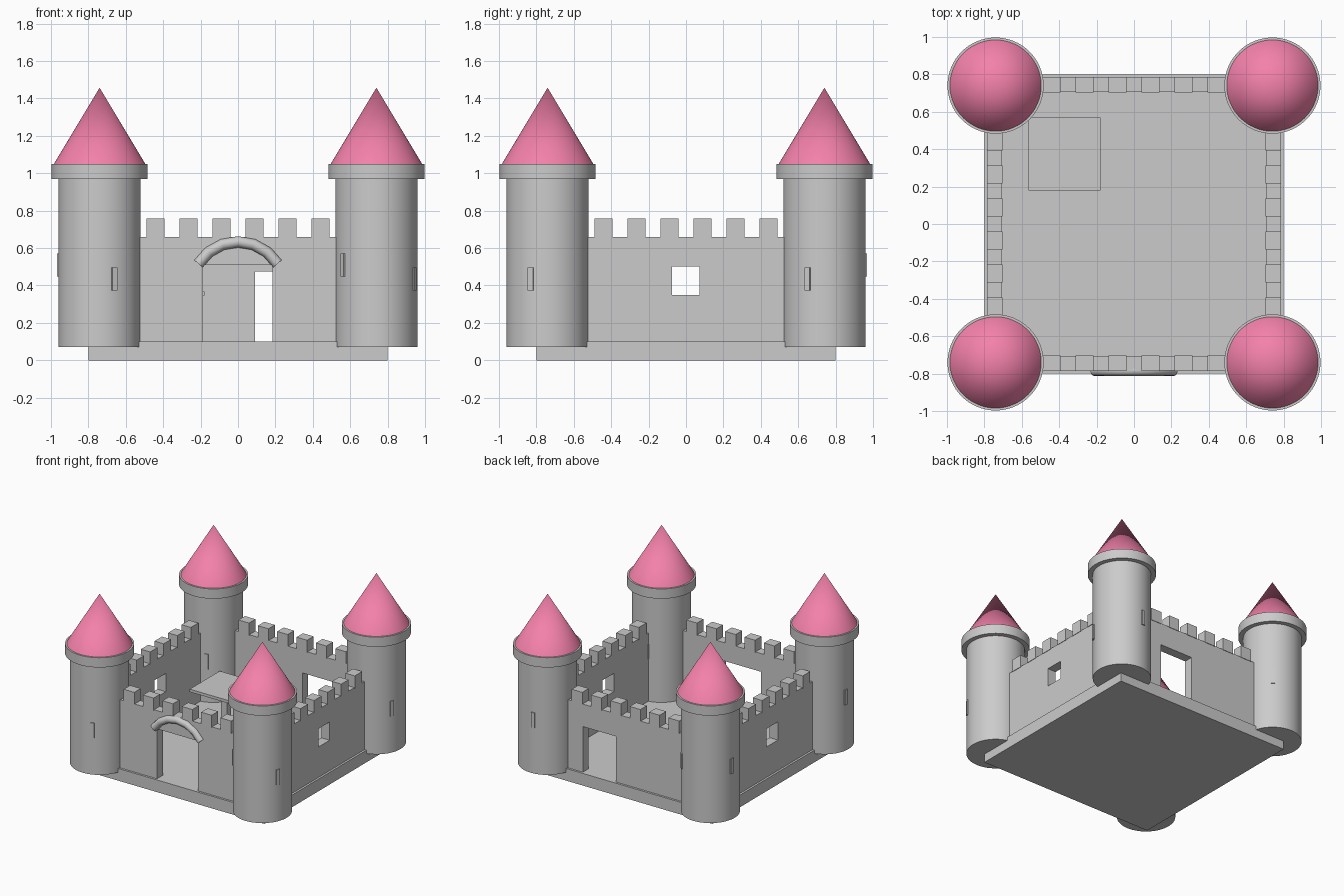
import bpy, bmesh
from math import sin, cos, pi, radians
from mathutils import Matrix, Vector

if "Cube" in bpy.data.objects:
    bpy.data.objects.remove(bpy.data.objects["Cube"], do_unlink=True)

TOWER = 0.74      # tower distance from the centre line
RADIUS = 0.22
WALL = 0.745      # wall distance from the centre line

pink = bpy.data.materials.new("roof_pink")
pink.use_nodes = True
pink.diffuse_color = (0.9, 0.22, 0.4, 1)
pink.node_tree.nodes["Principled BSDF"].inputs["Base Color"].default_value = pink.diffuse_color


def finish(name, bm, smooth=False):
    mesh = bpy.data.meshes.new(name)
    bm.to_mesh(mesh)
    bm.free()
    obj = bpy.data.objects.new(name, mesh)
    bpy.context.collection.objects.link(obj)
    if smooth:
        bpy.ops.object.select_all(action='DESELECT')
        obj.select_set(True)
        bpy.context.view_layer.objects.active = obj
        bpy.ops.object.shade_smooth_by_angle(angle=radians(40))
    return obj


def add_box(bm, low, high, turn=Matrix()):
    low, high = Vector(low), Vector(high)
    place = Matrix.Translation((low + high) / 2) @ Matrix.Diagonal((*(high - low), 1))
    bmesh.ops.create_cube(bm, size=1, matrix=turn @ place)


def box(name, low, high, turn=Matrix()):
    bm = bmesh.new()
    add_box(bm, low, high, turn)
    return finish(name, bm)


def cone(name, x, y, z0, z1, r0, r1):
    bm = bmesh.new()
    bmesh.ops.create_cone(bm, cap_ends=True, segments=64, radius1=r0, radius2=r1,
                          depth=z1 - z0, matrix=Matrix.Translation((x, y, (z0 + z1) / 2)))
    bmesh.ops.remove_doubles(bm, verts=bm.verts, dist=1e-5)
    return finish(name, bm, smooth=True)


def wall(side, angle, opening=None):
    """Wall on the front, turned about z; opening is (x0, x1, z0, z1) before turning."""
    turn = Matrix.Rotation(angle, 4, 'Z')
    body = box(side + "_wall", (-TOWER, -WALL - 0.038, 0.08), (TOWER, -WALL + 0.038, 0.66), turn)
    x0, x1, z0, z1 = opening
    cutter = box(side + "_cutter", (x0, -0.9, z0), (x1, -0.6, z1), turn)
    cutter.hide_render = True
    cut = body.modifiers.new("opening", 'BOOLEAN')
    cut.operation, cut.solver, cut.object = 'DIFFERENCE', 'EXACT', cutter
    bpy.context.view_layer.objects.active = body
    bpy.ops.object.modifier_apply(modifier=cut.name)
    bpy.data.objects.remove(cutter, do_unlink=True)
    # Battlements
    bm = bmesh.new()
    for i in range(6):
        x = (i - 2.5) * 0.176
        add_box(bm, (x - 0.048, -WALL - 0.042, 0.655), (x + 0.048, -WALL + 0.042, 0.757), turn)
    finish(side + "_battlements", bm)


def tower(name, x, y, first_slit):
    cone(name + "_tower", x, y, 0.07, 0.98, RADIUS, RADIUS)
    cone(name + "_tower_rim", x, y, 0.97, 1.05, 0.257, 0.257)
    cone(name + "_tower_roof", x, y, 1.045, 1.457, 0.247, 0).data.materials.append(pink)
    # Three arrow slits spaced evenly around the shaft
    bm = bmesh.new()
    for i in range(3):
        turn = Matrix.Translation((x, y, 0)) @ Matrix.Rotation(radians(first_slit + 120 * i), 4, 'Z')
        z = 0.435 if i == 0 else 0.51
        add_box(bm, (RADIUS - 0.02, -0.015, z - 0.062), (RADIUS + 0.008, 0.015, z + 0.062), turn)
    finish(name + "_tower_slits", bm)


# Base slab
box("base", (-0.8, -0.8, 0), (0.8, 0.8, 0.1))

# Walls with their door and window openings
wall("front", 0, (-0.188, 0.185, 0.1, 0.51))
wall("left", pi / 2, (-0.075, 0.072, 0.35, 0.5))
wall("back", pi, (-0.39, -0.09, 0.1, 0.475))
wall("right", -pi / 2, (-0.072, 0.075, 0.35, 0.5))

# Corner towers
for side, sx, slit in (("left", 1, -24), ("right", -1, -69)):
    for end, sy in (("front", -1), ("back", 1)):
        tower(end + "_" + side, sx * TOWER, sy * TOWER, slit)

# Rounded stone arch over the door
curve = bpy.data.curves.new("door_arch", 'CURVE')
curve.dimensions = '3D'
curve.bevel_depth = 0.03
curve.bevel_resolution = 4
curve.use_fill_caps = True
arch = curve.splines.new('POLY')
arch.points.add(6)
for i, point in enumerate(arch.points):
    a = radians(58) * (i / 3 - 1)
    point.co = (0.249 * sin(a), -0.783, 0.384 + 0.249 * cos(a), 1)
bpy.context.collection.objects.link(bpy.data.objects.new("door_arch", curve))

# Courtyard table
box("table_top", (-0.565, 0.18, 0.345), (-0.18, 0.57, 0.368))
box("table_post", (-0.4, 0.35, 0.09), (-0.345, 0.4, 0.35))
